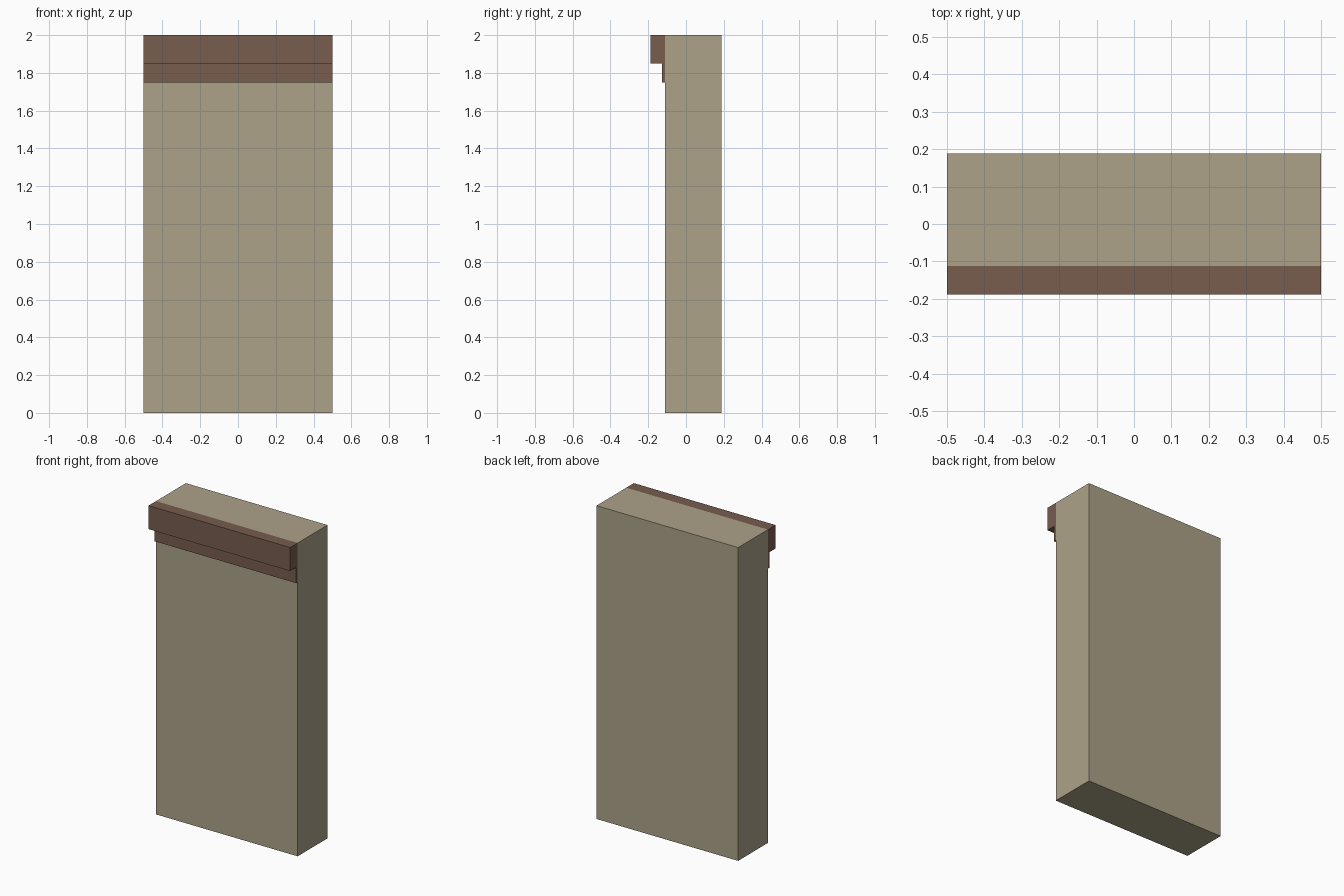
import bpy
import bmesh

if "Cube" in bpy.data.objects:
    bpy.data.objects.remove(bpy.data.objects["Cube"])


def material(name, color):
    m = bpy.data.materials.new(name)
    m.diffuse_color = (*color, 1.0)
    m.use_nodes = True
    m.node_tree.nodes["Principled BSDF"].inputs["Base Color"].default_value = m.diffuse_color
    return m


def extrude_profile(name, profile, width, mat):
    """Extrude a closed (y, z) profile along x, centred on x = 0."""
    bm = bmesh.new()
    face = bm.faces.new([bm.verts.new((-width / 2, y, z)) for y, z in profile])
    ext = bmesh.ops.extrude_face_region(bm, geom=[face], use_keep_orig=True)
    moved = [v for v in ext["geom"] if isinstance(v, bmesh.types.BMVert)]
    bmesh.ops.translate(bm, verts=moved, vec=(width, 0, 0))
    bmesh.ops.recalc_face_normals(bm, faces=bm.faces)
    mesh = bpy.data.meshes.new(name)
    bm.to_mesh(mesh)
    bm.free()
    mesh.materials.append(mat)
    obj = bpy.data.objects.new(name, mesh)
    bpy.context.collection.objects.link(obj)
    return obj


plaster = material("beige plaster", (0.413, 0.361, 0.25))
wood = material("brown wood", (0.188, 0.109, 0.078))

FRONT, WALL, BACK = -0.188, -0.112, 0.188

# Wall slab
extrude_profile("wall", [(WALL, 0), (BACK, 0), (BACK, 2), (WALL, 2)], 1.0, plaster)

# Stepped trim along the top of the front face
extrude_profile("top_trim", [
    (WALL, 1.75), (WALL, 2), (FRONT, 2), (FRONT, 1.85),
    (WALL - 0.016, 1.85), (WALL - 0.016, 1.75)], 1.0, wood)
